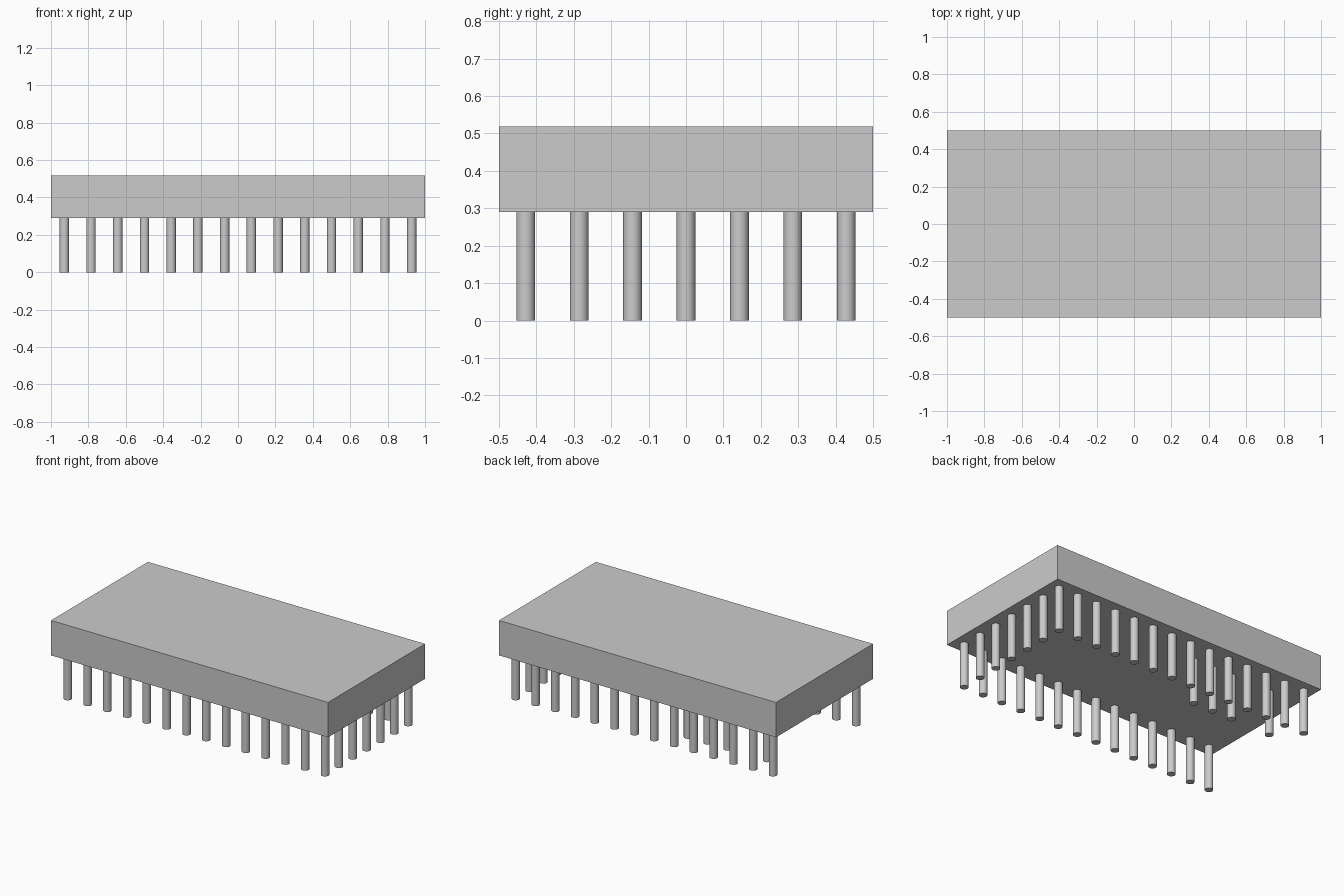
import bpy

cube = bpy.data.objects.get("Cube")
if cube:
    bpy.data.objects.remove(cube, do_unlink=True)

grey = bpy.data.materials.new("light_grey")
grey.use_nodes = True
colour = (0.6, 0.6, 0.6, 1)
grey.diffuse_color = colour
grey.node_tree.nodes["Principled BSDF"].inputs["Base Color"].default_value = colour

PITCH = 1 / 7
UNDERSIDE, TOP = 0.29, 0.518
COLUMNS, ROWS = 14, 7

# Block
bpy.ops.mesh.primitive_cube_add(size=1, location=(0, 0, (UNDERSIDE + TOP) / 2))
block = bpy.context.object
block.name = "block"
block.scale = (2, 1, TOP - UNDERSIDE)
bpy.ops.object.transform_apply(location=False, rotation=False, scale=True)
block.data.materials.append(grey)

# Master pin, standing on its origin
bpy.ops.mesh.primitive_cylinder_add(vertices=32, radius=0.025, depth=UNDERSIDE)
pin = bpy.context.object
pin.data.materials.append(grey)
bpy.ops.object.shade_smooth_by_angle()

# Pin layout: front and back rows, the +x end column, and a few inner pins
cells = {(c, r) for c in range(COLUMNS) for r in (0, ROWS - 1)}
cells |= {(COLUMNS - 1, r) for r in range(ROWS)}
cells |= {(c, ROWS - 2) for c in (1, 3, 4, 5)}

for i, (c, r) in enumerate(sorted(cells)):
    obj = pin if i == 0 else pin.copy()
    if i:
        bpy.context.collection.objects.link(obj)
    obj.name = f"pin_{c + 1}_{r + 1}"
    obj.location = ((c - (COLUMNS - 1) / 2) * PITCH,
                    (r - (ROWS - 1) / 2) * PITCH, UNDERSIDE / 2)
